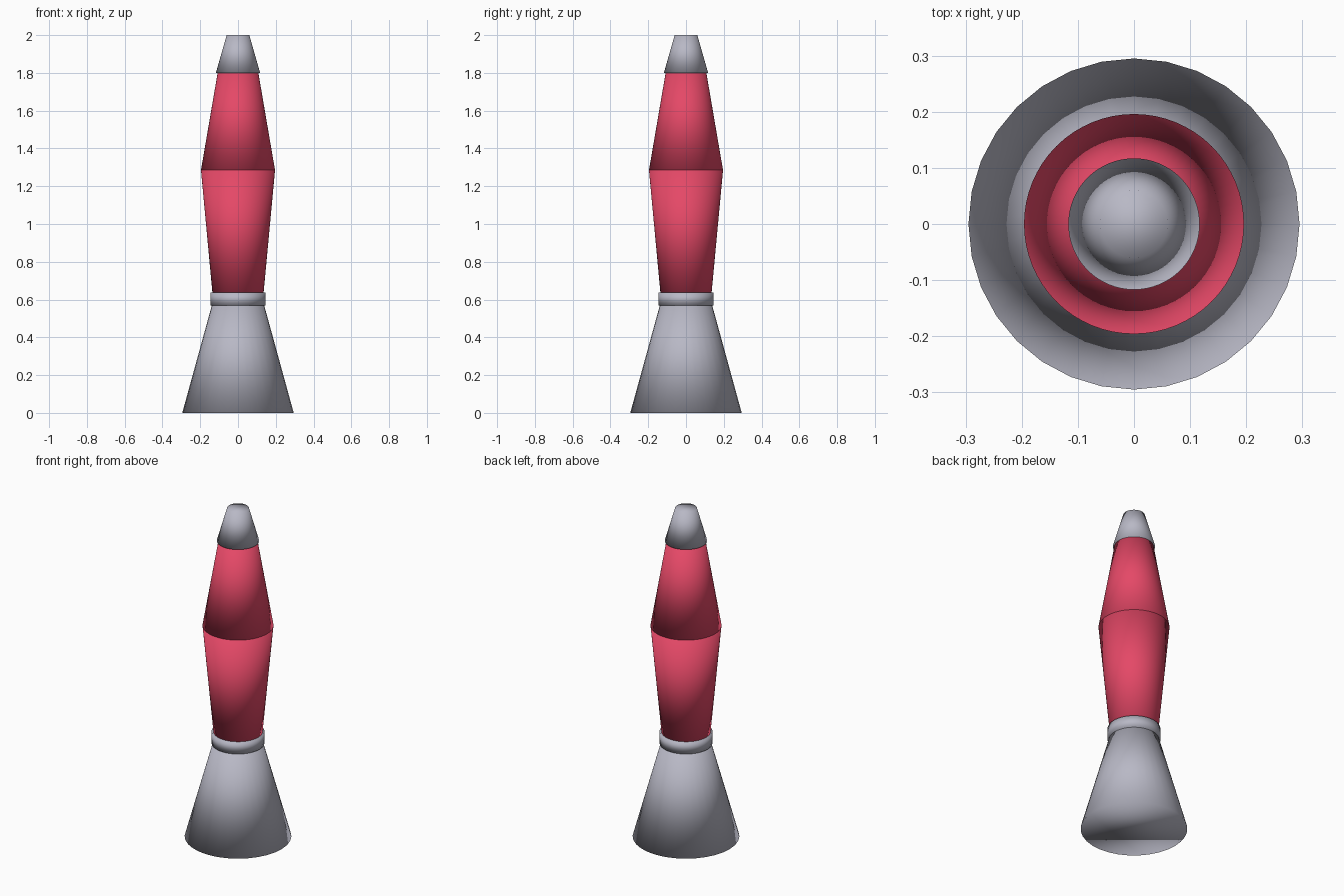
import bpy

if "Cube" in bpy.data.objects:
    bpy.data.objects.remove(bpy.data.objects["Cube"])


def material(name, rgb):
    m = bpy.data.materials.new(name)
    m.diffuse_color = (*rgb, 1.0)
    m.use_nodes = True
    m.node_tree.nodes["Principled BSDF"].inputs["Base Color"].default_value = m.diffuse_color
    return m


grey = material("brushed_grey", (0.48, 0.48, 0.56))
red = material("red_glass", (0.78, 0.065, 0.135))


def frustum(name, r_bottom, r_top, z0, z1, mat, sides):
    """Closed, fully smooth tapered cylinder standing between two heights."""
    bpy.ops.mesh.primitive_cone_add(
        vertices=sides, radius1=r_bottom, radius2=r_top, depth=z1 - z0,
        end_fill_type='NGON', location=(0, 0, (z0 + z1) / 2))
    ob = bpy.context.object
    ob.name = name
    ob.data.materials.append(mat)
    bpy.ops.object.shade_smooth()
    return ob


# Flared metal stand and the collar that holds the glass
frustum("base", 0.295, 0.137, 0.0, 0.575, grey, 32)
frustum("collar", 0.146, 0.146, 0.568, 0.638, grey, 64)

# Glass vessel: widening lower half, narrowing upper half
frustum("lower_glass", 0.134, 0.196, 0.62, 1.285, red, 64)
frustum("upper_glass", 0.196, 0.107, 1.285, 1.805, red, 64)

# Metal cap
frustum("cap", 0.117, 0.06, 1.8, 2.0, grey, 64)
